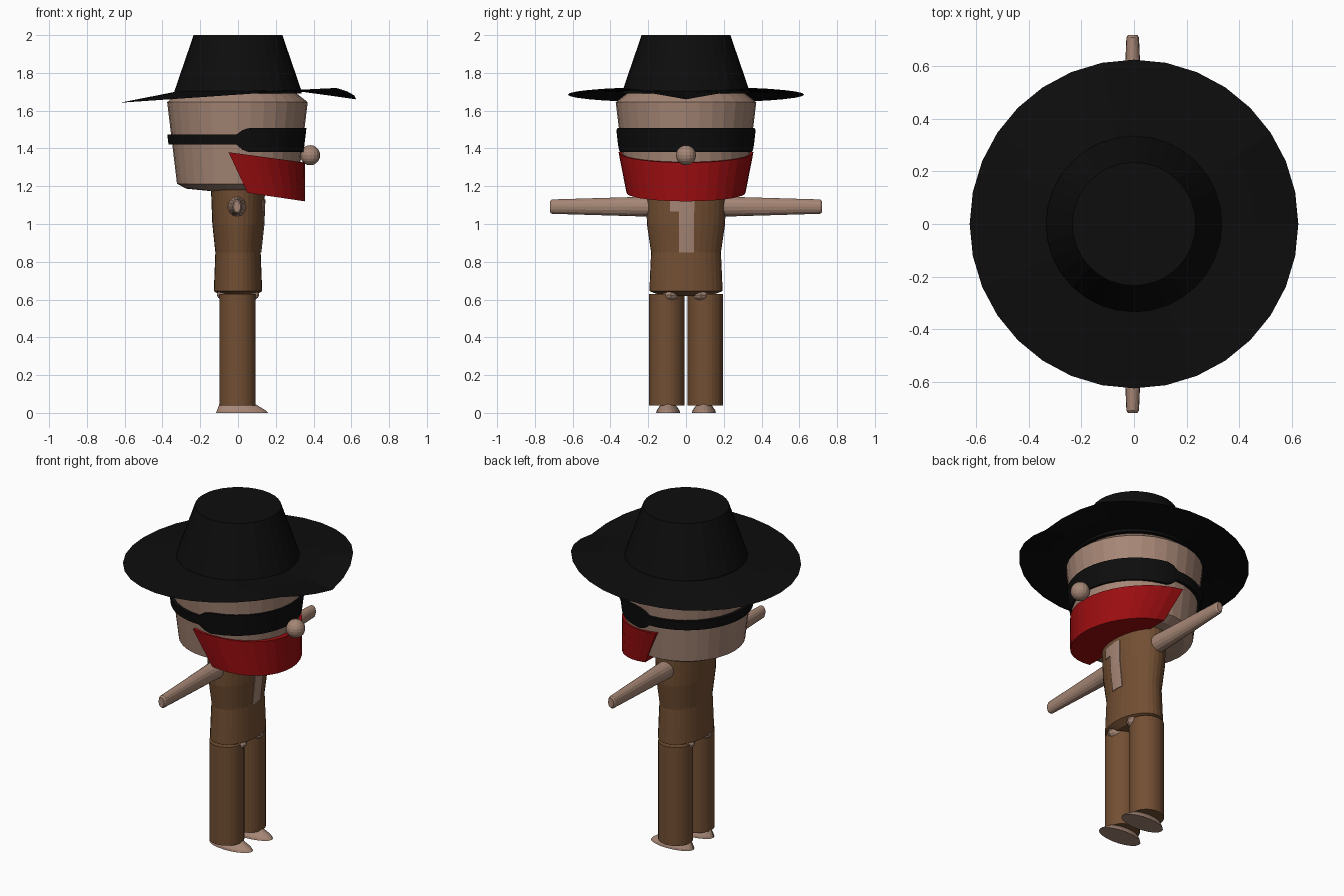
import bpy, bmesh
from math import sin, cos, pi, radians

cube = bpy.data.objects.get("Cube")
if cube:
    bpy.data.objects.remove(cube, do_unlink=True)


def material(name, r, g, b):
    m = bpy.data.materials.new(name)
    m.use_nodes = True
    m.diffuse_color = (r, g, b, 1)
    bsdf = m.node_tree.nodes["Principled BSDF"]
    bsdf.inputs["Base Color"].default_value = (r, g, b, 1)
    bsdf.inputs["Roughness"].default_value = 0.8
    return m


skin = material("skin", 0.38, 0.24, 0.18)
brown = material("brown cloth", 0.17, 0.078, 0.033)
red = material("red cloth", 0.32, 0.004, 0.005)
black = material("black felt", 0.004, 0.004, 0.004)


def finish(name, bm, mat):
    bmesh.ops.recalc_face_normals(bm, faces=bm.faces)
    mesh = bpy.data.meshes.new(name)
    bm.to_mesh(mesh)
    bm.free()
    mesh.materials.append(mat)
    obj = bpy.data.objects.new(name, mesh)
    bpy.context.collection.objects.link(obj)
    return obj


def loft(name, rings, mat, caps=True, loop=False):
    """Skin a list of closed rings that have equal point counts."""
    bm = bmesh.new()
    rows = [[bm.verts.new(p) for p in ring] for ring in rings]
    pairs = list(zip(rows, rows[1:]))
    if loop:
        pairs.append((rows[-1], rows[0]))
    for a, b in pairs:
        for i in range(len(a)):
            j = (i + 1) % len(a)
            bm.faces.new((a[i], a[j], b[j], b[i]))
    if caps:
        bm.faces.new(rows[0])
        bm.faces.new(rows[-1])
    return finish(name, bm, mat)


def angles(n):
    return [2 * pi * i / n for i in range(n)]


def ellipse(z, rx, ry, cx=0, cy=0, n=32):
    return [(cx + rx * cos(a), cy + ry * sin(a), z) for a in angles(n)]


def ball(name, centre, size, mat):
    bm = bmesh.new()
    bmesh.ops.create_uvsphere(bm, u_segments=16, v_segments=10, radius=1)
    bmesh.ops.scale(bm, vec=size, verts=bm.verts)
    bmesh.ops.translate(bm, vec=centre, verts=bm.verts)
    return finish(name, bm, mat)


# Hat: tapered crown and a tilted brim with a dent at the face side
loft("hat_crown", [ellipse(1.69, 0.335, 0.335), ellipse(1.708, 0.335, 0.335),
                   ellipse(2.0, 0.235, 0.235)], black)


def rim_height(a):
    off = min(a, 2 * pi - a)
    dent = max(0, 1 - off / radians(34))
    return 1.685 + 0.043 * cos(a) - 0.068 * dent


def brim_ring(t):
    r = 0.3 + 0.326 * t
    return [(r * cos(a), r * sin(a), 1.706 * (1 - t) + rim_height(a) * t) for a in angles(32)]


loft("hat_brim", [brim_ring(t) for t in (0, 0.5, 1)], black, caps=False)

# Head: bucket shape with bevelled ends
loft("head", [ellipse(z, r, r, -0.003) for z, r in
              ((1.175, 0.15), (1.187, 0.27), (1.213, 0.32), (1.645, 0.372), (1.694, 0.31))], skin)


# Eye mask: narrow strap behind, wide panel over the face
def mask_ring(top, lift):
    ring = []
    for a in angles(64):
        wide = min(1, max(0, cos(a) * 7))
        z = 1.475 + 0.033 * wide if top else 1.42 - 0.04 * wide
        r = 0.32 + (z - 1.213) * 0.12 + lift
        ring.append((-0.008 + r * cos(a), r * sin(a), z))
    return ring


loft("eye_mask", [mask_ring(False, -0.01), mask_ring(False, 0.015),
                  mask_ring(True, 0.015), mask_ring(True, -0.01)], black, caps=False, loop=True)


# Neckerchief: half wrap that slopes down toward the face side
def scarf_ring(x, z, reach, half, drop):
    arc = [pi * i / 18 - pi / 2 for i in range(19)]
    return [(x + reach * cos(a), half * sin(a), z - drop * cos(a)) for a in arc]


loft("neckerchief", [scarf_ring(0.05, 1.165, 0.305, 0.315, 0.045),
                     scarf_ring(-0.05, 1.38, 0.405, 0.357, 0.055)], red)

ball("nose", (0.382, 0, 1.364), (0.053, 0.053, 0.053), skin)

# Torso: height, half depth, half width
TORSO = [(0.62, 0.09, 0.13), (0.645, 0.128, 0.194), (0.85, 0.12, 0.185),
         (1.0, 0.136, 0.207), (1.18, 0.143, 0.212)]
loft("torso", [ellipse(*level) for level in TORSO], brown)


def chest_x(y, z):
    for (z0, d0, w0), (z1, d1, w1) in zip(TORSO, TORSO[1:]):
        if z0 <= z <= z1:
            t = (z - z0) / (z1 - z0)
            d, w = d0 + (d1 - d0) * t, w0 + (w1 - w0) * t
            return d * (1 - (y / w) ** 2) ** 0.5


# Open shirt front: thin skin plates following the chest
def chest_plate(name, y0, y1, heights):
    ys = [y0 + (y1 - y0) * i / 6 for i in range(7)]
    rings = []
    for z in heights:
        outer = [(chest_x(y, z) + 0.004, y, z) for y in ys]
        inner = [(chest_x(y, z) - 0.004, y, z) for y in reversed(ys)]
        rings.append(outer + inner)
    loft(name, rings, skin)


chest_plate("shirt_opening_upper", -0.085, 0.045, (1.065, 1.13))
chest_plate("shirt_opening_lower", -0.036, 0.042, (0.85, 1.0, 1.065))

# Limbs, one set per side
for side, s in (("left", 1), ("right", -1)):
    arm = []
    for y, rx, rz in ((0.17, 0.05, 0.054), (0.3, 0.042, 0.05), (0.71, 0.024, 0.038), (0.72, 0.018, 0.03)):
        arm.append([(-0.005 + rx * cos(a), s * y, 1.092 + rz * sin(a)) for a in angles(16)])
    loft(side + "_arm", arm, skin)
    loft(side + "_trouser_leg", [ellipse(z, 0.096, 0.094, -0.003, s * 0.102)
                                 for z in (0.04, 0.63)], brown)
    ball(side + "_hip", (0, s * 0.08, 0.625), (0.112, 0.055, 0.045), skin)
    loft(side + "_foot", [ellipse(0, 0.138, 0.063, 0.022, s * 0.095, 20),
                          ellipse(0.012, 0.13, 0.061, 0.018, s * 0.095, 20),
                          ellipse(0.05, 0.092, 0.035, -0.005, s * 0.095, 20)], skin)
